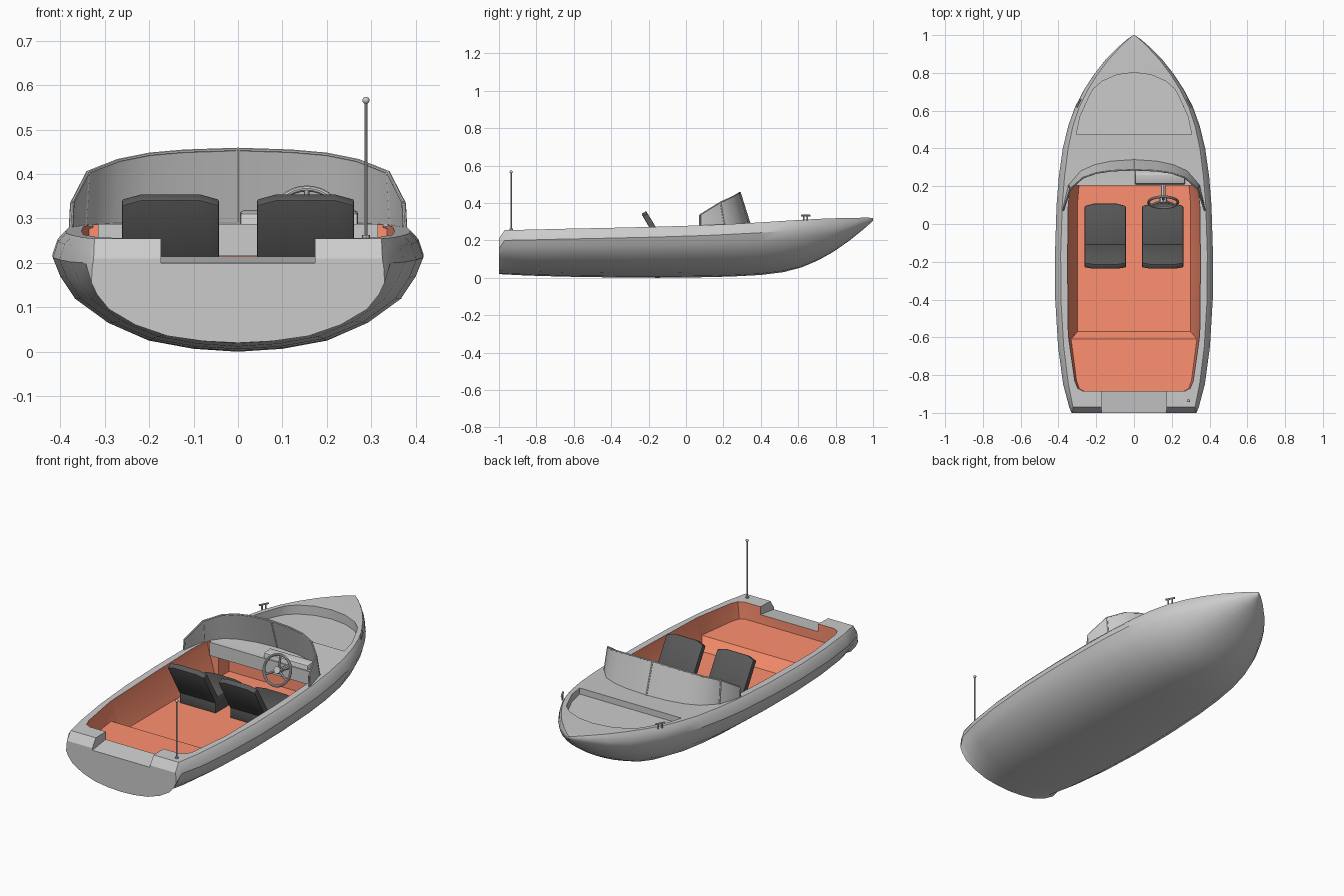
import bpy, bmesh, math
from mathutils import Vector, Matrix

if "Cube" in bpy.data.objects:
    bpy.data.objects.remove(bpy.data.objects["Cube"])


def material(name, rgb):
    m = bpy.data.materials.new(name)
    m.diffuse_color = (*rgb, 1)
    m.use_nodes = True
    m.node_tree.nodes["Principled BSDF"].inputs["Base Color"].default_value = m.diffuse_color
    return m


GREY = material("grey", (0.8, 0.8, 0.8))
ORANGE = material("orange", (1.0, 0.28, 0.16))
DARK = material("dark", (0.1, 0.1, 0.1))


def finish(name, bm, mat=None):
    bmesh.ops.recalc_face_normals(bm, faces=bm.faces)
    me = bpy.data.meshes.new(name)
    bm.to_mesh(me)
    bm.free()
    if mat:
        me.materials.append(mat)
    ob = bpy.data.objects.new(name, me)
    bpy.context.collection.objects.link(ob)
    return ob


def loft(name, rings, mat=None):
    """Skin closed rings of equal length and cap both ends."""
    bm = bmesh.new()
    vs = [[bm.verts.new(p) for p in r] for r in rings]
    n = len(vs[0])
    for a, b in zip(vs, vs[1:]):
        for i in range(n):
            j = (i + 1) % n
            bm.faces.new((a[i], a[j], b[j], b[i]))
    bm.faces.new(vs[0])
    bm.faces.new(vs[-1])
    return finish(name, bm, mat)


def prism_x(name, prof, x0, x1, mat=None):
    return loft(name, [[(x, y, z) for y, z in prof] for x in (x0, x1)], mat)


def box(name, x0, x1, y0, y1, z0, z1, mat=None):
    return prism_x(name, [(y0, z0), (y1, z0), (y1, z1), (y0, z1)], x0, x1, mat)


def tube(name, pts, r):
    cu = bpy.data.curves.new(name, 'CURVE')
    cu.dimensions = '3D'
    cu.bevel_depth, cu.bevel_resolution, cu.use_fill_caps = r, 2, True
    s = cu.splines.new('POLY')
    s.points.add(len(pts) - 1)
    for q, p in zip(s.points, pts):
        q.co = (*p, 1)
    ob = bpy.data.objects.new(name, cu)
    bpy.context.collection.objects.link(ob)
    return ob


def bevel(ob, w, n=2):
    m = ob.modifiers.new("bevel", 'BEVEL')
    m.width, m.segments = w, n


def cut(ob, cutter):
    m = ob.modifiers.new("cut", 'BOOLEAN')
    m.object, m.operation, m.solver, m.material_mode = cutter, 'DIFFERENCE', 'EXACT', 'TRANSFER'
    bpy.context.view_layer.objects.active = ob
    bpy.ops.object.modifier_apply(modifier=m.name)
    bpy.data.objects.remove(cutter)


# Hull: stations of y, half width, keel z, deck z, deck edge inset
stations = [(-1, .33, .02, .21, .005), (-.97, .343, .018, .255, .02), (-.85, .375, .012, .257, .028),
            (-.65, .402, .006, .262, .03), (-.4, .417, .002, .267, .03), (-.15, .418, 0, .273, .03),
            (.1, .41, .003, .281, .03), (.25, .398, .007, .288, .03), (.4, .377, .015, .296, .028),
            (.52, .348, .03, .304, .025), (.62, .312, .056, .31, .022), (.71, .265, .095, .315, .02),
            (.79, .213, .14, .318, .018), (.87, .15, .196, .32, .015), (.94, .08, .252, .321, .01),
            (.98, .034, .286, .321, .006), (1, .004, .304, .32, .001)]
shape = [(.24, .03), (.48, .115), (.7, .3), (.88, .56), (.96, .8), (1, 1)]
rings = []
for y, w, k, t, ins in stations:
    drop = min(.055, .35 * (t - k))
    zw = t - drop
    half = [(w * a, k + (zw - k) * b) for a, b in shape]
    half += [(w - ins * .4, t - drop * .35), (w - ins, t)]
    rings.append([(0, y, k)] + [(x, y, z) for x, z in half] + [(-x, y, z) for x, z in reversed(half)])
hull = loft("hull", rings, GREY)

# Cockpit well with raised aft bench: y, top half width, floor half width, floor z
well = [(-.885, .27, .265, .165), (-.87, .298, .29, .165), (-.83, .314, .304, .165),
        (-.61, .345, .333, .165), (-.57, .348, .30, .10), (-.2, .352, .30, .10),
        (.1, .348, .30, .10), (.22, .335, .29, .10)]
cut(hull, loft("well_cutter", [[(-f, y, z), (f, y, z), (t, y, .255), (t, y, .4), (-t, y, .4), (-t, y, .255)]
                               for y, t, f, z in well], ORANGE))
cut(hull, box("footwell_cutter", -.27, .27, .18, .31, .101, .22, ORANGE))
# Motor notch in the stern
cut(hull, prism_x("notch_cutter", [(-1.05, .193), (-.87, .216), (-.87, .4), (-1.05, .4)], -.173, .173, GREY))
# Bow deck recess
edge = [(.305, .475), (.285, .57), (.235, .68), (.215, .715), (.17, .755), (.09, .79)]
outline = edge + [(0, .802)] + [(-x, y) for x, y in reversed(edge)]
cut(hull, loft("recess_cutter", [[(x, y, z) for x, y in outline] for z in (.268, .4)], GREY))

# Dash panel and helm console
box("dash", -.315, .315, .205, .23, .215, .287)
bevel(prism_x("helm_console", [(.205, .24), (.212, .312), (.265, .318), (.29, .28), (.25, .24)], .005, .27), .006)

# Windscreen: wraparound panels with frame
top = [(0, .287, .455), (.12, .282, .451), (.2, .27, .444), (.27, .245, .43), (.338, .185, .403), (.373, .075, .335)]
base = [(0, .34, .286), (.12, .332, .286), (.21, .312, .286), (.28, .28, .285), (.345, .205, .282), (.376, .075, .276)]


def both(half):
    return [(-x, y, z) for x, y, z in reversed(half[1:])] + half


bm = bmesh.new()
tv, bv = [[bm.verts.new(p) for p in both(h)] for h in (top, base)]
for i in range(len(tv) - 1):
    bm.faces.new((bv[i], bv[i + 1], tv[i + 1], tv[i]))
screen = finish("windscreen", bm)
sol = screen.modifiers.new("thickness", 'SOLIDIFY')
sol.thickness, sol.offset = .006, 0
tube("windscreen_top_frame", both(top), .0045)
tube("windscreen_base_frame", both(base), .005)
tube("windscreen_centre_post", [base[0], top[0]], .006)
for s in (-1, 1):
    for i in (4, 5):
        tube("windscreen_side_post", [(s * p[0], p[1], p[2]) for p in (base[i], top[i])], .005)

# Seats: cushion and reclined back
for s in (-1, 1):
    cx = .152 * s
    plan = [(-.109, -.13), (.109, -.13), (.109, .095), (.06, .108), (-.06, .108), (-.109, .095)]
    cushion = loft("seat_cushion", [[(cx + x, y, z) for x, y in plan] for z in (.10, .185)], DARK)
    bevel(cushion, .006)
    secs = []
    for x, d in ((-.109, .012), (-.065, 0), (.065, 0), (.109, .012)):
        secs.append([(cx + x, y, z) for y, z in ((-.10, .17), (-.213 + d * .6, .356 - d),
                                                 (-.238 + d * .6, .341 - d), (-.13, .155))])
    back = loft("seat_back", secs, DARK)
    bevel(back, .004)

# Steering wheel
c, r = Vector((.155, .115, .295)), .078
rot = Matrix.Rotation(math.radians(68), 3, 'X')
axis = rot @ Vector((0, 0, 1))
bpy.ops.mesh.primitive_torus_add(location=c, rotation=(math.radians(68), 0, 0), major_radius=r,
                                 minor_radius=.007, major_segments=32, minor_segments=10)
bpy.context.object.name = "steering_wheel_rim"
for a in (90, 210, 330):
    d = rot @ Vector((math.cos(math.radians(a)), math.sin(math.radians(a)), 0))
    tube("steering_wheel_spoke", [c - axis * .012, c + d * r], .006)
tube("steering_hub", [c - axis * .025, c + axis * .004], .019)
tube("steering_column", [c - axis * .02, Vector((.155, .225, .275))], .012)

# Bow cleats
for s in (-1, 1):
    p, d = Vector((.293 * s, .64, .305)), Vector((-.012 * s, .023, 0))
    for k in (-.4, .4):
        tube("cleat_post", [p + d * k, p + d * k + Vector((0, 0, .024))], .004)
    tube("cleat_bar", [p - d + Vector((0, 0, .027)), p + d + Vector((0, 0, .027))], .005)

# Stern light pole
tube("light_pole", [(.288, -.935, .25), (.288, -.935, .563)], .0035)
tube("light_pole_base", [(.288, -.935, .25), (.288, -.935, .263)], .009)
bpy.ops.mesh.primitive_uv_sphere_add(segments=16, ring_count=8, radius=.008, location=(.288, -.935, .566))
bpy.context.object.name = "pole_light"

# Tubes to meshes, then smooth shading with sharp edges kept
bpy.ops.object.select_all(action='SELECT')
bpy.context.view_layer.objects.active = hull
bpy.ops.object.convert(target='MESH')
bpy.ops.object.shade_smooth_by_angle(angle=math.radians(32))
